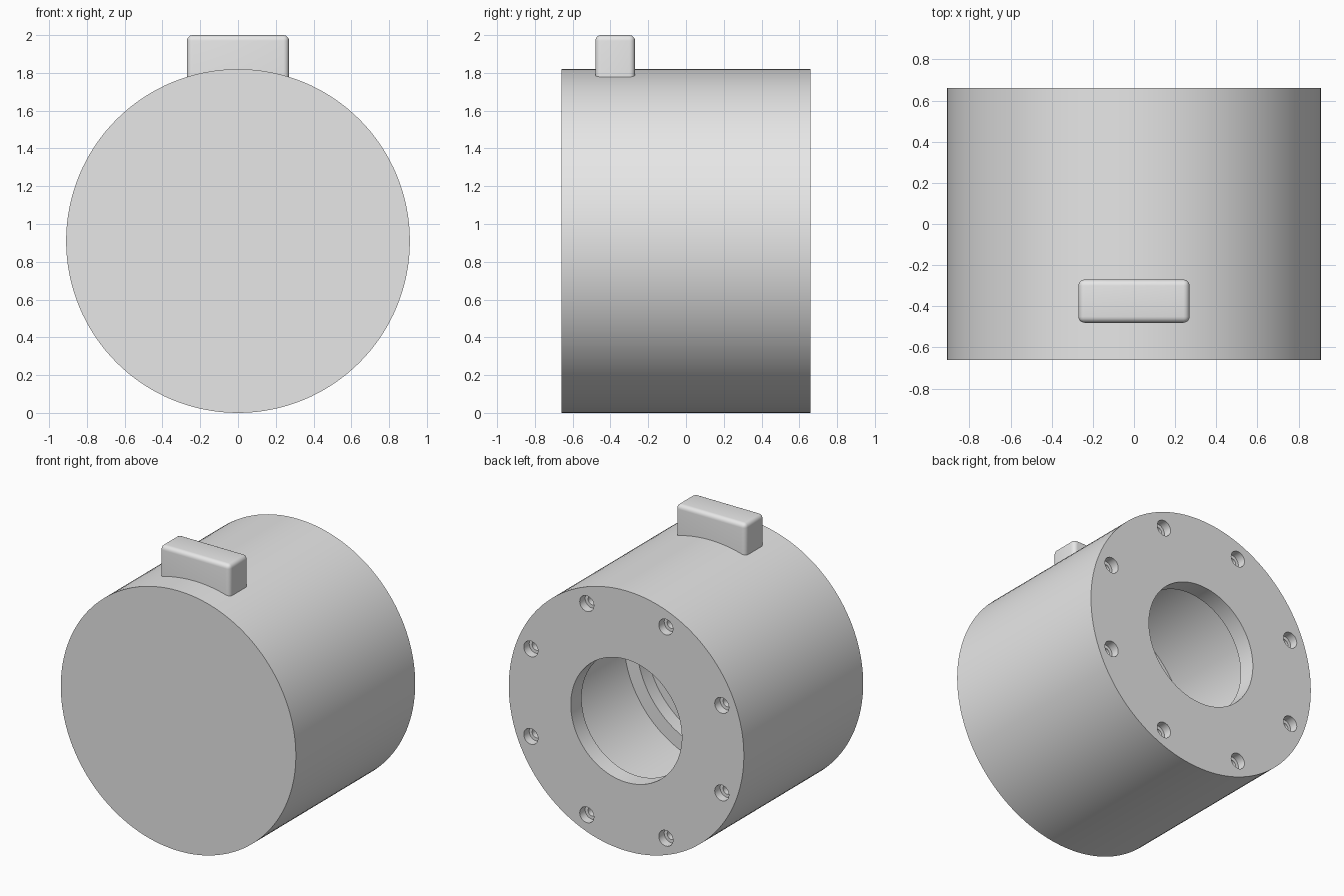
import bpy, bmesh, math
from mathutils import Vector, Matrix

old = bpy.data.objects.get("Cube")
if old:
    bpy.data.objects.remove(old, do_unlink=True)

RADIUS = 0.91      # body radius, also the height of its axis
HALF = 0.66        # half the body length

grey = bpy.data.materials.new("light_grey")
grey.use_nodes = True
grey.diffuse_color = (0.8, 0.8, 0.8, 1)
grey.node_tree.nodes["Principled BSDF"].inputs["Base Color"].default_value = (0.8, 0.8, 0.8, 1)


def make_object(name, bm):
    bmesh.ops.recalc_face_normals(bm, faces=bm.faces)
    mesh = bpy.data.meshes.new(name)
    bm.to_mesh(mesh)
    bm.free()
    mesh.materials.append(grey)
    obj = bpy.data.objects.new(name, mesh)
    bpy.context.collection.objects.link(obj)
    return obj


def lathe(bm, profile, steps, centre):
    """Turn (radius, y) points around an axis along y through centre."""
    verts = [bm.verts.new((r, y, 0)) for r, y in profile]
    edges = [bm.edges.new(pair) for pair in zip(verts, verts[1:])]
    before = set(bm.verts) - set(verts)
    bmesh.ops.spin(bm, geom=verts + edges, cent=(0, 0, 0), axis=(0, 1, 0),
                   angle=math.tau, steps=steps, use_merge=False)
    new = [v for v in bm.verts if v not in before]
    bmesh.ops.remove_doubles(bm, verts=new, dist=1e-5)
    new = [v for v in bm.verts if v not in before]
    bmesh.ops.translate(bm, verts=new, vec=centre)


def activate(obj):
    bpy.ops.object.select_all(action='DESELECT')
    obj.select_set(True)
    bpy.context.view_layer.objects.active = obj


# Hollow drum: closed front, stepped cavity, lipped round opening at the back
bm = bmesh.new()
lathe(bm, [(0, -HALF), (RADIUS, -HALF), (RADIUS, HALF), (0.43, HALF),
           (0.43, HALF - 0.12), (0.72, HALF - 0.12), (0.72, -0.34),
           (0.62, -0.34), (0.62, -0.44), (0, -0.44)],
      128, Vector((0, 0, RADIUS)))
drum = make_object("drum_housing", bm)

# Eight counterbored bolt holes around the back face
bm = bmesh.new()
for i in range(8):
    a = math.radians(22.5 + 45 * i)
    centre = Vector((0.8 * math.cos(a), HALF, RADIUS + 0.8 * math.sin(a)))
    lathe(bm, [(0, 0.05), (0.055, 0.05), (0.055, -0.06),
               (0.032, -0.06), (0.032, -0.2), (0, -0.2)], 24, centre)
cutter = make_object("bolt_hole_cutter", bm)
cutter.hide_render = True

activate(drum)
cut = drum.modifiers.new("bolt_holes", 'BOOLEAN')
cut.operation = 'DIFFERENCE'
cut.solver = 'EXACT'
cut.object = cutter
bpy.ops.object.modifier_apply(modifier=cut.name)
bpy.data.objects.remove(cutter, do_unlink=True)

# Rounded block on top, sunk into the drum wall
bm = bmesh.new()
size = Matrix.Diagonal((0.54, 0.21, 0.3, 1))
bmesh.ops.create_cube(bm, size=1, matrix=Matrix.Translation((0, -0.375, 1.85)) @ size)
upper = [e for e in bm.edges if max(v.co.z for v in e.verts) > 1.9]
bmesh.ops.bevel(bm, geom=upper, offset=0.03, segments=5, profile=0.5, affect='EDGES')
block = make_object("top_block", bm)

for obj in (drum, block):
    activate(obj)
    bpy.ops.object.shade_smooth_by_angle(angle=math.radians(30))
